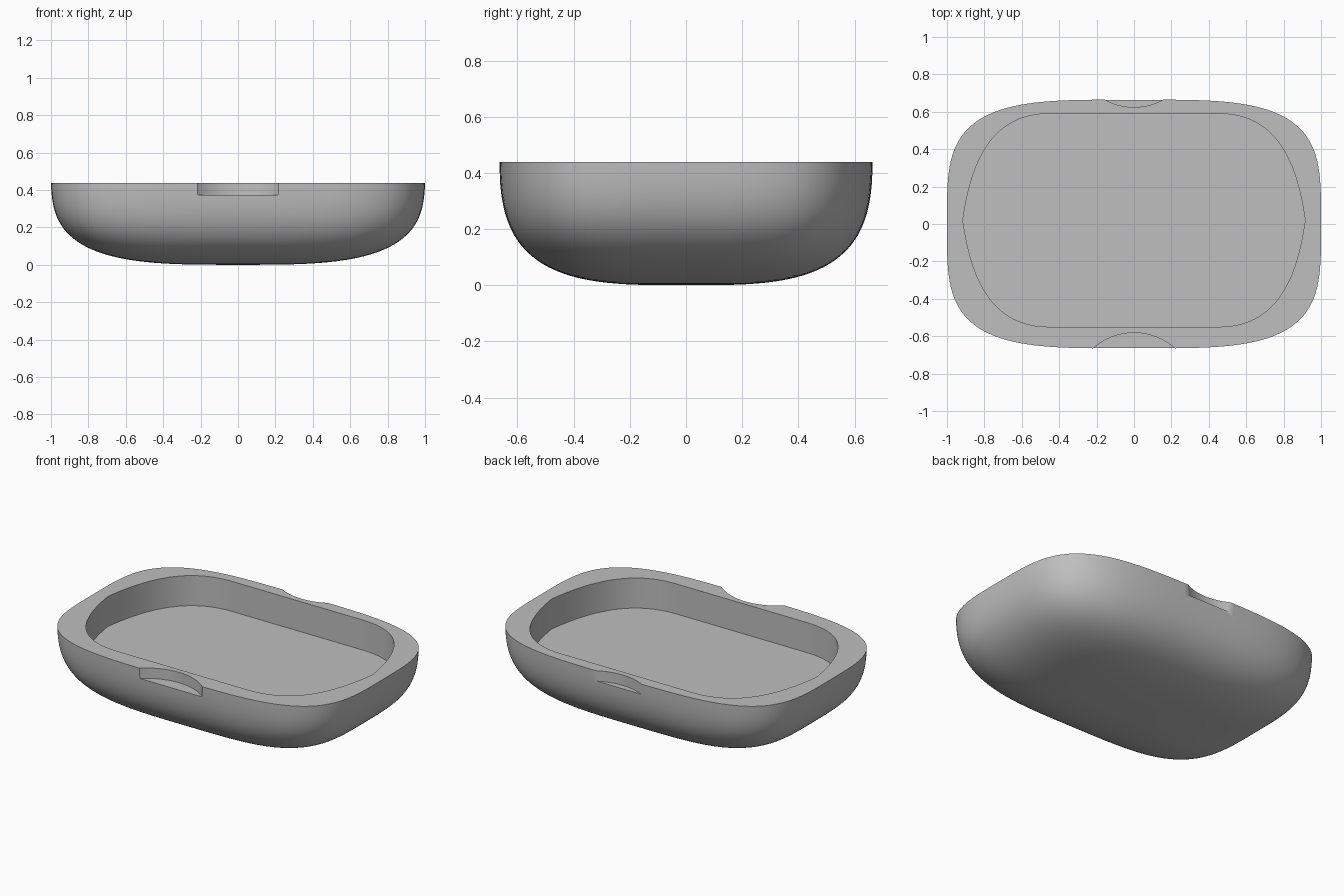
import bpy, bmesh
from math import sin, cos, pi, copysign
from mathutils import Vector
from mathutils.geometry import interpolate_bezier

old = bpy.data.objects.get("Cube")
if old:
    bpy.data.objects.remove(old, do_unlink=True)

RIM_Z = 0.438
FLOOR_Z = 0.25
NOTCH_Z = 0.373

grey = bpy.data.materials.new("plain grey")
grey.use_nodes = True
colour = (0.52, 0.52, 0.52, 1)
grey.diffuse_color = colour
grey.node_tree.nodes["Principled BSDF"].inputs["Base Color"].default_value = colour


def loft(name, rings):
    """Closed solid skinned through rings of equal length."""
    bm = bmesh.new()
    loops = [[bm.verts.new(p) for p in ring] for ring in rings]
    n = len(loops[0])
    for a, b in zip(loops, loops[1:]):
        for i in range(n):
            j = (i + 1) % n
            bm.faces.new((a[i], a[j], b[j], b[i]))
    bm.faces.new(loops[0])
    bm.faces.new(loops[-1])
    bmesh.ops.recalc_face_normals(bm, faces=bm.faces)
    mesh = bpy.data.meshes.new(name)
    bm.to_mesh(mesh)
    bm.free()
    mesh.materials.append(grey)
    obj = bpy.data.objects.new(name, mesh)
    bpy.context.collection.objects.link(obj)
    return obj


def power(v, n):
    return copysign(abs(v) ** (2 / n), v)


# Outer tray: rounded rectangle rings that swell from the belly to the rim
def outline(scale, z, count=160):
    angles = [2 * pi * i / count for i in range(count)]
    return [(scale * power(cos(t), 3.8), 0.665 * scale * power(sin(t), 3.8), z)
            for t in angles]


FULL, SQUARE = 0.52, 3.35


def swell(z):
    return (1 - (1 - z / FULL) ** SQUARE) ** (1 / SQUARE)


steps = 40
heights = [RIM_Z * (i / steps) ** 2.8 for i in range(1, steps + 1)]
tray = loft("tray", [outline(swell(z) / swell(RIM_Z), z) for z in heights])

# Recess: straight long sides, full curved ends, upright walls, flat floor
quarter = [p.to_2d() for p in interpolate_bezier(
    Vector((0.915, 0, 0)), Vector((0.87, 0.32, 0)),
    Vector((0.76, 0.57, 0)), Vector((0.45, 0.57, 0)), 25)]
half = quarter + [Vector((-p.x, p.y)) for p in reversed(quarter)]
recess_plan = half + [Vector((p.x, -p.y)) for p in reversed(half[1:-1])]
cutters = [loft("recess_cutter", [[(p.x, p.y + 0.02, z) for p in recess_plan]
                                  for z in (FLOOR_Z, RIM_Z + 0.1)])]

# Thumb notches in the front and back edges
for name, y in (("front_notch_cutter", -0.912), ("back_notch_cutter", 0.955)):
    rings = [[(0.33 * cos(2 * pi * i / 128), y + 0.33 * sin(2 * pi * i / 128), z)
              for i in range(128)] for z in (NOTCH_Z, RIM_Z + 0.1)]
    cutters.append(loft(name, rings))

# Cut the recess and notches, then discard the cutters
bpy.context.view_layer.objects.active = tray
tray.select_set(True)
for cutter in cutters:
    cutter.hide_render = True
    mod = tray.modifiers.new(cutter.name, "BOOLEAN")
    mod.operation = "DIFFERENCE"
    mod.solver = "EXACT"
    mod.object = cutter
    bpy.ops.object.modifier_apply(modifier=mod.name)
    bpy.data.objects.remove(cutter, do_unlink=True)

bpy.ops.object.shade_smooth_by_angle(angle=pi / 6)
